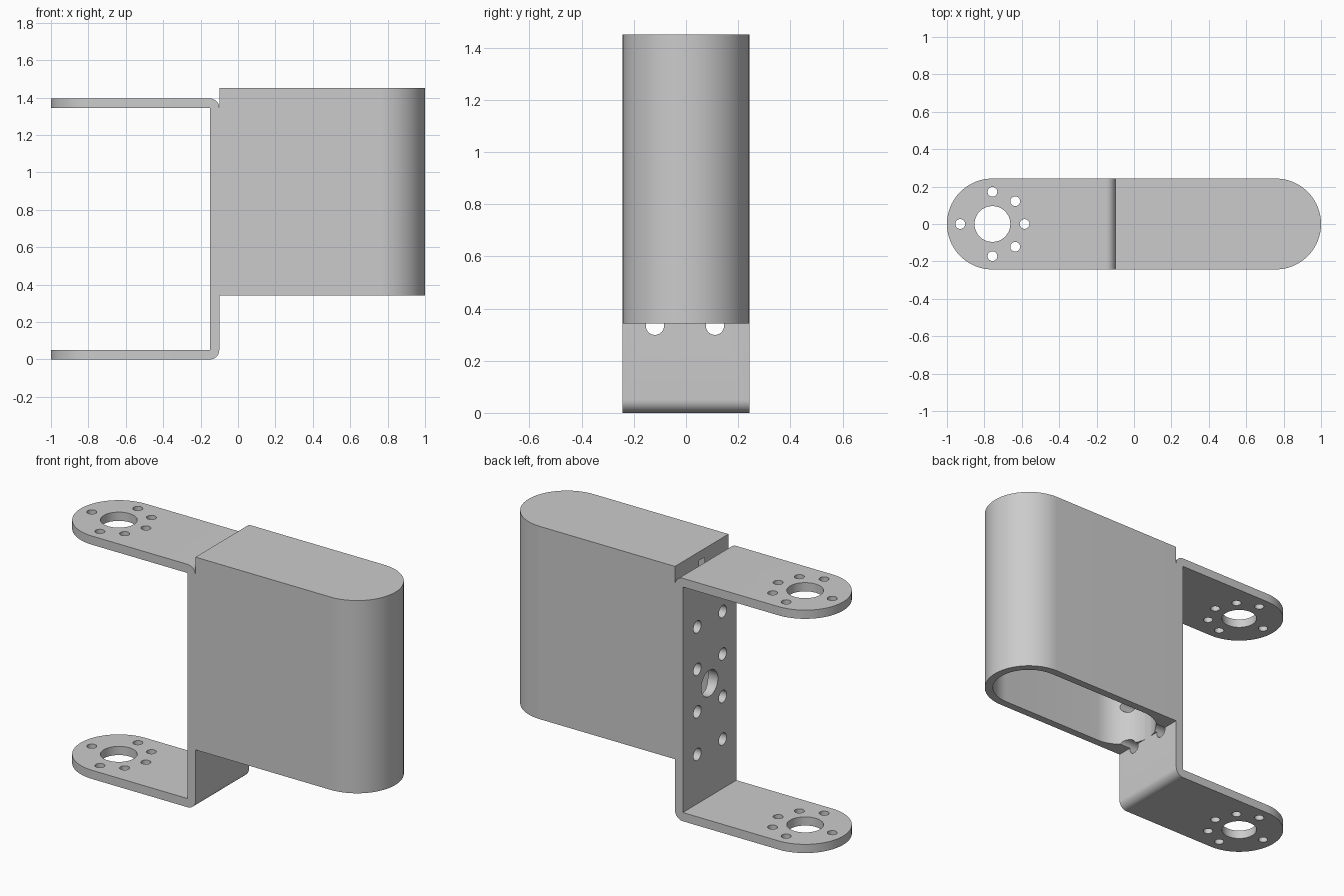
import bpy
import bmesh
from math import cos, sin, pi, radians
from mathutils import Matrix

cube = bpy.data.objects.get("Cube")
if cube:
    bpy.data.objects.remove(cube, do_unlink=True)

GREY = (0.6, 0.6, 0.6, 1.0)
metal = bpy.data.materials.new("light grey metal")
metal.use_nodes = True
metal.diffuse_color = GREY
metal.node_tree.nodes["Principled BSDF"].inputs["Base Color"].default_value = GREY

HALF = 0.243            # half width of every part
END = 1 - HALF          # centre of the rounded ends
PLATE = 0.05            # sheet thickness
OUT, IN = -0.15, -0.10  # faces of the upright plate
TOP = 1.395             # top of the upper arm


def arc(cx, cy, r, start, stop, steps):
    angles = [radians(start + (stop - start) * i / steps) for i in range(steps + 1)]
    return [(cx + r * cos(a), cy + r * sin(a)) for a in angles]


def prism(name, outline, low, high, axis="z"):
    """Extrude an outline along z (points are x, y) or along y (points are x, z)."""
    bm = bmesh.new()
    place = (lambda p: (p[0], p[1], low)) if axis == "z" else (lambda p: (p[0], low, p[1]))
    face = bm.faces.new([bm.verts.new(place(p)) for p in outline])
    moved = bmesh.ops.extrude_face_region(bm, geom=[face])["geom"]
    shift = (0, 0, high - low) if axis == "z" else (0, high - low, 0)
    bmesh.ops.translate(bm, vec=shift, verts=[v for v in moved if isinstance(v, bmesh.types.BMVert)])
    bmesh.ops.recalc_face_normals(bm, faces=bm.faces)
    return finish(name, bm)


def drills(name, holes, depth, rotation=Matrix()):
    """One cutter holding a cylinder for each (centre, radius)."""
    bm = bmesh.new()
    for centre, radius in holes:
        bmesh.ops.create_cone(bm, cap_ends=True, segments=32, radius1=radius, radius2=radius,
                              depth=depth, matrix=Matrix.Translation(centre) @ rotation)
    return finish(name, bm)


def finish(name, bm):
    mesh = bpy.data.meshes.new(name)
    bm.to_mesh(mesh)
    bm.free()
    mesh.materials.append(metal)
    obj = bpy.data.objects.new(name, mesh)
    bpy.context.collection.objects.link(obj)
    return obj


def carve(obj, cutters, operation="DIFFERENCE"):
    for cutter in cutters:
        mod = obj.modifiers.new("cut", "BOOLEAN")
        mod.operation, mod.solver, mod.object = operation, "EXACT", cutter
        bpy.context.view_layer.update()
        graph = bpy.context.evaluated_depsgraph_get()
        mesh = bpy.data.meshes.new_from_object(obj.evaluated_get(graph))
        obj.modifiers.clear()
        obj.data = mesh


# Cutters: plate holes, arm holes, cavity and the arms' plan outline
sideways = Matrix.Rotation(pi / 2, 4, "Y")
plate_holes = [((-0.09, y, 0.7 + 0.122 * row), 0.035) for y in (-0.119, 0.111) for row in (-3, -1, 1, 3)]
plate_holes.append(((-0.09, 0, 0.7), 0.075))
plate_drill = drills("plate_drill", plate_holes, 0.24, sideways)

arm_holes = [((-END, 0, TOP / 2), 0.096)]
for angle in (-90, -45, 0, 45, 90, 180):
    a = radians(angle)
    arm_holes.append(((-END + 0.172 * cos(a), 0.172 * sin(a), TOP / 2), 0.026))
arm_drill = drills("arm_drill", arm_holes, 2)

inner = HALF - 0.045
cavity = prism("cavity_cutter",
               arc(END, 0, inner, -90, 90, 32) + arc(0.0965, 0, inner, 90, 270, 32), 0.2, 1.40)
plan = prism("plan_cutter",
             [(0.1, -HALF), (0.1, HALF)] + arc(-END, 0, HALF, 90, 270, 48), -0.2, 1.6)

# Housing: round-ended block, hollow from below
housing = prism("housing", [(IN, HALF), (IN, -HALF)] + arc(END, 0, HALF, -90, 90, 48), 0.343, 1.45)
carve(housing, [cavity, plate_drill])

# Bracket: bent sheet with two round-ended arms
section = ([(-1.1, 0)] + arc(IN - PLATE, PLATE, PLATE, -90, 0, 10)
           + arc(IN - PLATE, TOP - PLATE, PLATE, 0, 90, 10)
           + [(-1.1, TOP), (-1.1, TOP - PLATE), (OUT, TOP - PLATE), (OUT, PLATE), (-1.1, PLATE)])
bracket = prism("bracket", section, -0.3, 0.3, "y")
carve(bracket, [plan], "INTERSECT")
carve(bracket, [plate_drill, arm_drill])

for cutter in (plate_drill, arm_drill, cavity, plan):
    bpy.data.objects.remove(cutter, do_unlink=True)

# Smooth the curves, keep the edges crisp
bpy.ops.object.select_all(action="DESELECT")
for part in (housing, bracket):
    part.select_set(True)
bpy.context.view_layer.objects.active = housing
bpy.ops.object.shade_smooth_by_angle(angle=radians(30))
